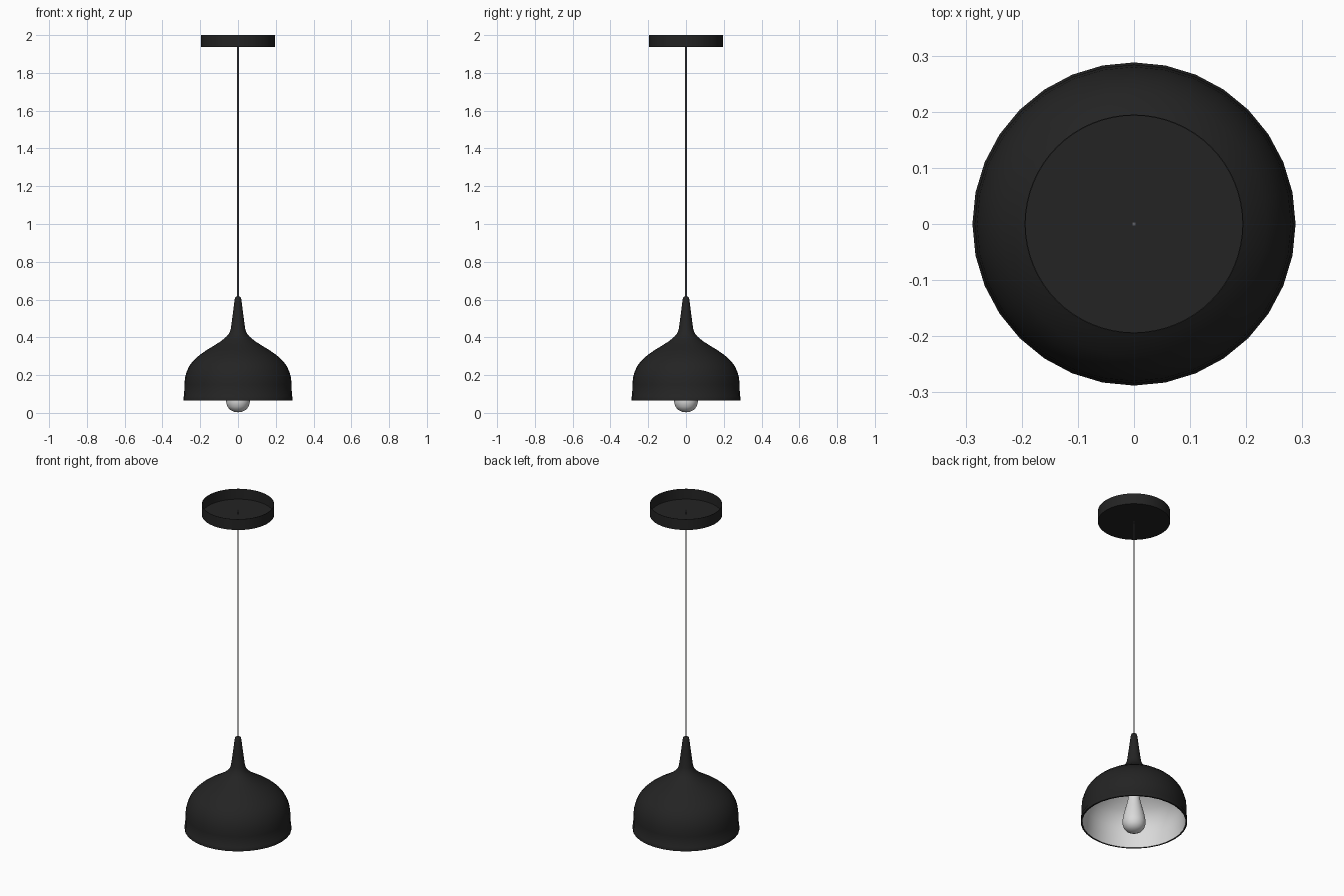
import bpy, bmesh, math


def material(name, r, g, b):
    m = bpy.data.materials.new(name)
    m.diffuse_color = (r, g, b, 1)
    return m


BLACK = material("matte black", 0.017, 0.017, 0.017)
WHITE = material("off white", 0.70, 0.70, 0.70)
GREY = material("cord grey", 0.13, 0.13, 0.14)


def lathe(name, profile, mat, sides=32, angle=40):
    """Revolve (radius, z) points about the z axis; radius 0 closes at a pole."""
    bm = bmesh.new()
    rings = []
    for r, z in profile:
        if r == 0:
            rings.append([bm.verts.new((0, 0, z))] * sides)
        else:
            rings.append([bm.verts.new((r * math.cos(2 * math.pi * i / sides),
                                        r * math.sin(2 * math.pi * i / sides), z))
                          for i in range(sides)])
    for a, b in zip(rings, rings[1:]):
        for i in range(sides):
            j = (i + 1) % sides
            quad = list(dict.fromkeys((a[i], a[j], b[j], b[i])))
            bm.faces.new(quad)
    me = bpy.data.meshes.new(name)
    bm.to_mesh(me)
    bm.free()
    me.materials.append(mat)
    ob = bpy.data.objects.new(name, me)
    bpy.context.collection.objects.link(ob)
    bpy.ops.object.select_all(action='DESELECT')
    ob.select_set(True)
    bpy.context.view_layer.objects.active = ob
    bpy.ops.object.shade_smooth_by_angle(angle=math.radians(angle))
    return ob


# bell shade with a tapered neck, starting at the inner edge of the rim
lathe("shade", [
    (0.279, 0.066), (0.288, 0.066), (0.288, 0.086), (0.285, 0.09), (0.284, 0.15),
    (0.280, 0.19), (0.271, 0.22), (0.257, 0.25), (0.236, 0.277), (0.205, 0.305),
    (0.165, 0.333), (0.125, 0.357), (0.090, 0.38), (0.063, 0.402), (0.046, 0.422),
    (0.038, 0.445), (0.028, 0.52), (0.018, 0.60), (0.015, 0.611), (0.010, 0.615),
    (0, 0.615)], BLACK)

# white lining inside the shade (wound downwards so it faces inwards)
lathe("shade_lining", [
    (0, 0.392), (0.055, 0.39), (0.085, 0.372), (0.120, 0.349), (0.160, 0.325),
    (0.199, 0.297), (0.229, 0.27), (0.250, 0.243), (0.263, 0.215), (0.272, 0.187),
    (0.276, 0.15), (0.279, 0.066)], WHITE)

# teardrop bulb
lathe("bulb", [
    (0, 0.003), (0.022, 0.006), (0.042, 0.016), (0.056, 0.033), (0.0625, 0.056),
    (0.062, 0.075), (0.056, 0.11), (0.046, 0.15), (0.036, 0.19), (0.029, 0.23),
    (0.026, 0.27), (0.026, 0.391)], WHITE)

# cord, poking a little way through the canopy floor
lathe("cord", [(0, 0.60), (0.004, 0.60), (0.004, 1.965), (0, 1.965)], GREY, 12)

# ceiling canopy: a thin cup open at the top
lathe("canopy", [
    (0, 1.936), (0.195, 1.936), (0.195, 2.0), (0.193, 2.0), (0.193, 1.939),
    (0, 1.939)], BLACK, 64)
